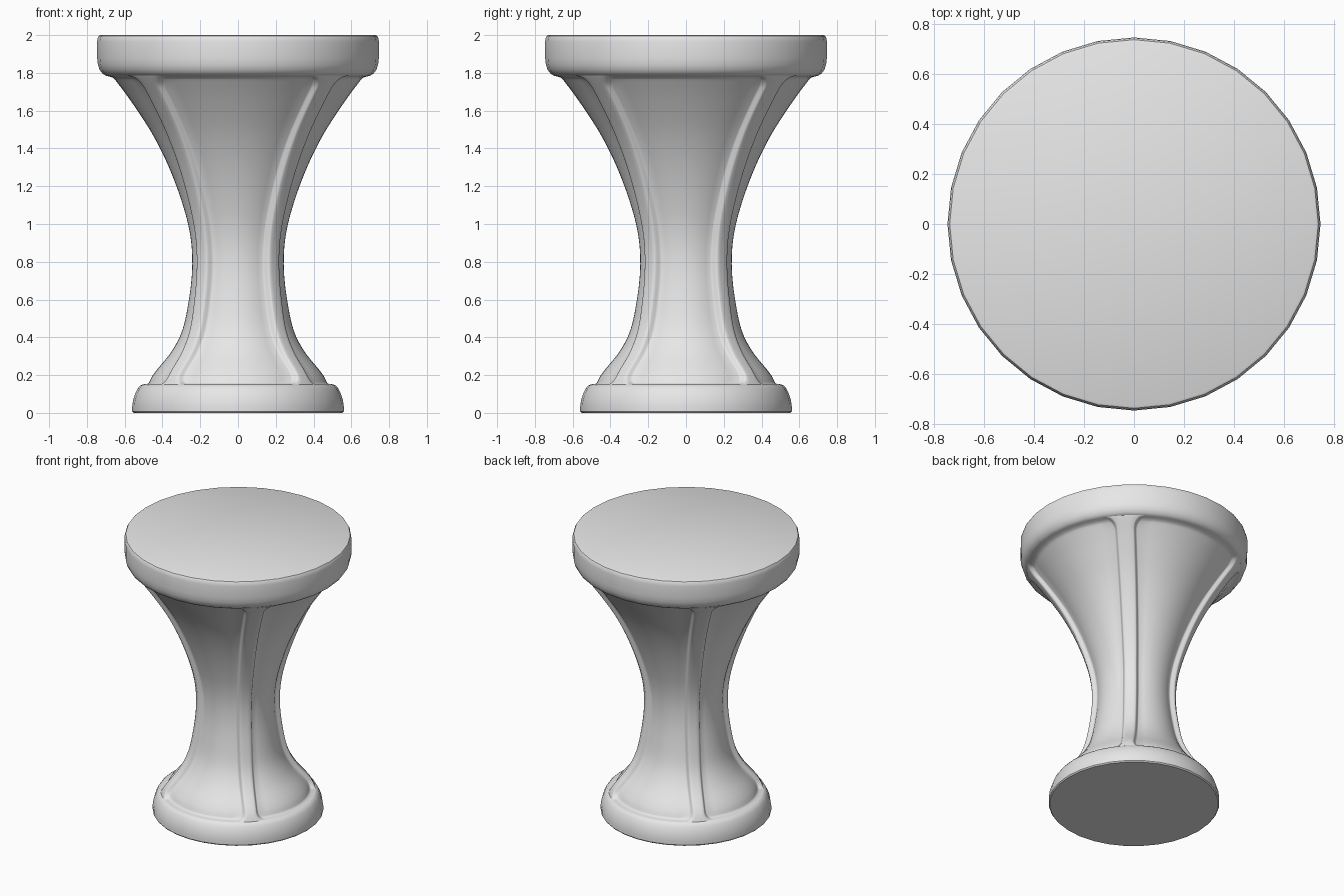
import bpy, bmesh, math

if "Cube" in bpy.data.objects:
    bpy.data.objects.remove(bpy.data.objects["Cube"])

grey = bpy.data.materials.new("plain grey")
grey.diffuse_color = (0.8, 0.8, 0.8, 1)
grey.use_nodes = True
grey.node_tree.nodes["Principled BSDF"].inputs["Base Color"].default_value = grey.diffuse_color


def finish(name, bm, angle):
    bmesh.ops.recalc_face_normals(bm, faces=bm.faces)
    me = bpy.data.meshes.new(name)
    bm.to_mesh(me)
    bm.free()
    ob = bpy.data.objects.new(name, me)
    bpy.context.collection.objects.link(ob)
    me.materials.append(grey)
    bpy.ops.object.select_all(action='DESELECT')
    ob.select_set(True)
    bpy.context.view_layer.objects.active = ob
    bpy.ops.object.shade_smooth_by_angle(angle=math.radians(angle))


def skin(rows):
    """Closed mesh through rings of points, capped at both ends."""
    bm = bmesh.new()
    rings = [[bm.verts.new(p) for p in row] for row in rows]
    n = len(rings[0])
    for a, b in zip(rings, rings[1:]):
        for i in range(n):
            j = (i + 1) % n
            bm.faces.new((a[i], a[j], b[j], b[i]))
    bm.faces.new(rings[0])
    bm.faces.new(rings[-1])
    return bm


def lathe(name, profile, sides=32):
    turn = [2 * math.pi * i / sides for i in range(sides)]
    finish(name, skin([[(r * math.cos(t), r * math.sin(t), z) for t in turn]
                       for r, z in profile]), 35)


# Seat disc and foot disc
lathe("seat", [(0.70, 1.785), (0.718, 1.797), (0.733, 1.817), (0.742, 1.845),
               (0.746, 1.88), (0.746, 1.965), (0.743, 1.985), (0.737, 1.996), (0.728, 2.0)])
lathe("base", [(0.553, 0), (0.56, 0.008), (0.56, 0.035), (0.555, 0.07), (0.545, 0.10),
               (0.532, 0.128), (0.518, 0.145), (0.50, 0.152)])

# Waisted column: recessed panel profile (radius, height)
PANEL = [(0.476, 0.15), (0.448, 0.205), (0.355, 0.32), (0.296, 0.434), (0.26, 0.60),
         (0.243, 0.757), (0.248, 0.905), (0.28, 1.06), (0.355, 1.275), (0.45, 1.47),
         (0.57, 1.655), (0.667, 1.785)]
DEPTH = 0.033


def radius(z):
    """Smooth cubic through the panel profile."""
    k = max(i for i in range(len(PANEL) - 1) if PANEL[i][1] <= z or i == 0)

    def slope(i):
        a, b = PANEL[max(i - 1, 0)], PANEL[min(i + 1, len(PANEL) - 1)]
        return (b[0] - a[0]) / (b[1] - a[1])
    (r0, z0), (r1, z1) = PANEL[k], PANEL[k + 1]
    h = z1 - z0
    t = (z - z0) / h
    return ((2*t**3 - 3*t**2 + 1) * r0 + (t**3 - 2*t**2 + t) * h * slope(k)
            + (3*t**2 - 2*t**3) * r1 + (t**3 - t**2) * h * slope(k + 1))


def column_row(z, sink):
    """One ring: four ribs on the diagonals, four sunken panels between."""
    r = radius(z)
    end = min(z - 0.15, 1.785 - z)
    corner = 0.05 if z < 1 else 0.07
    e = max(0, 1 - end / corner)
    flare = corner * (1 - math.sqrt(max(0, 1 - e * e)))       # rounded panel corners
    half = 0.054 + 0.02 * max(0, (z - 0.9) / 0.88) + flare
    foot = math.pi / 4 - half / r
    crest = math.pi / 4 - (half - 0.024) / r
    half_quad = [(foot * i / 5, 1) for i in range(6)]
    for i in range(1, 7):
        s = i / 6
        half_quad.append((foot + (crest - foot) * s, 1 - s * s * (3 - 2 * s)))
    half_quad += [((crest + math.pi / 4) / 2, 0), (math.pi / 4, 0)]
    quad = half_quad + [(math.pi / 2 - a, m) for a, m in half_quad[-2:0:-1]]
    pts = []
    for q in range(4):
        for a, m in quad:
            rr = r + DEPTH * (1 - m * sink)
            t = a + q * math.pi / 2
            pts.append((rr * math.cos(t), rr * math.sin(t), z))
    return pts


heights = [(0.15, 0), (0.152, 0.7), (0.156, 1), (0.165, 1), (0.18, 1)]
heights += [(0.20 + 1.52 * i / 44, 1) for i in range(45)]
heights += [(1.735, 1), (1.75, 1), (1.765, 1), (1.774, 0.95), (1.78, 0.5), (1.785, 0)]
finish("ribbed_column", skin([column_row(z, s) for z, s in heights]), 50)
